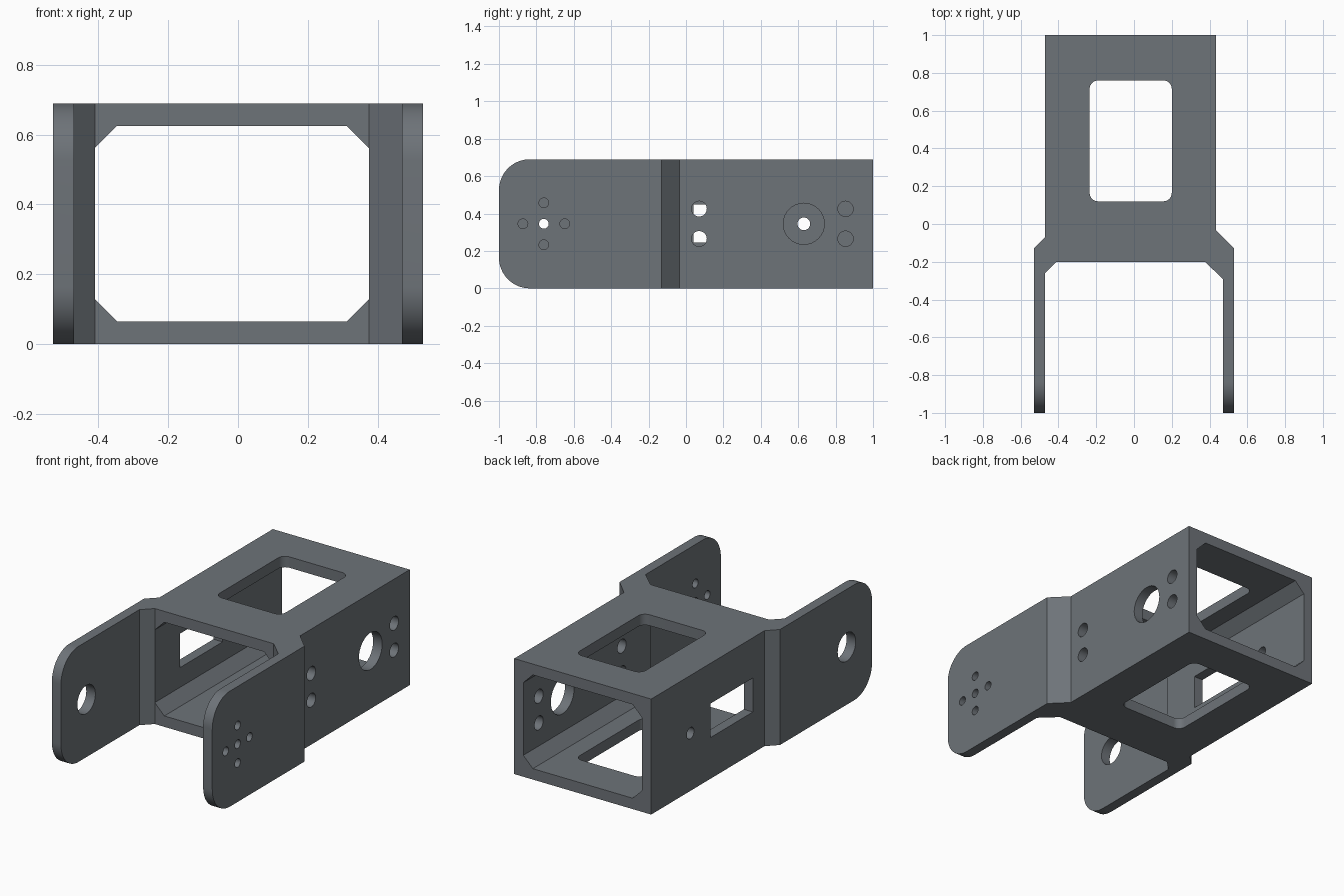
import bpy, bmesh, math
from mathutils import Vector

cube = bpy.data.objects.get("Cube")
if cube:
    bpy.data.objects.remove(cube, do_unlink=True)

H = 0.69
MID = H / 2

grey = bpy.data.materials.new("slate_grey")
grey.use_nodes = True
colour = (0.155, 0.172, 0.19, 1)
grey.diffuse_color = colour
grey.node_tree.nodes["Principled BSDF"].inputs["Base Color"].default_value = colour


def prism(name, outline, axis, lo, hi):
    """Extrude a 2D outline along an axis; outline uses the other two axes in order."""
    def place(p, d):
        c = list(p)
        c.insert("xyz".index(axis), d)
        return c
    bm = bmesh.new()
    face = bm.faces.new([bm.verts.new(place(p, lo)) for p in outline])
    ext = bmesh.ops.extrude_face_region(bm, geom=[face])
    verts = [v for v in ext["geom"] if isinstance(v, bmesh.types.BMVert)]
    bmesh.ops.translate(bm, verts=verts, vec=Vector(place((0, 0), hi - lo)))
    bmesh.ops.recalc_face_normals(bm, faces=bm.faces)
    mesh = bpy.data.meshes.new(name)
    bm.to_mesh(mesh)
    bm.free()
    mesh.materials.append(grey)
    obj = bpy.data.objects.new(name, mesh)
    bpy.context.scene.collection.objects.link(obj)
    return obj


def box_outline(a0, a1, b0, b1, r=0.0, steps=8):
    """Rectangle with rounded corners (steps=1 gives chamfers)."""
    if r == 0:
        return [(a0, b0), (a1, b0), (a1, b1), (a0, b1)]
    centres = [(a1 - r, b1 - r), (a0 + r, b1 - r), (a0 + r, b0 + r), (a1 - r, b0 + r)]
    return [(ca + r * math.cos(math.pi / 2 * (q + i / steps)),
             cb + r * math.sin(math.pi / 2 * (q + i / steps)))
            for q, (ca, cb) in enumerate(centres) for i in range(steps + 1)]


def circle(y, z, r, n=32):
    return [(y + r * math.cos(math.tau * i / n), z + r * math.sin(math.tau * i / n))
            for i in range(n)]


def combine(obj, cutter, operation="DIFFERENCE"):
    """Apply a boolean and discard the cutter."""
    cutter.hide_render = True
    mod = obj.modifiers.new("cut", "BOOLEAN")
    mod.operation = operation
    mod.solver = "EXACT"
    mod.object = cutter
    deps = bpy.context.evaluated_depsgraph_get()
    mesh = bpy.data.meshes.new_from_object(obj.evaluated_get(deps))
    obj.modifiers.clear()
    obj.data = mesh
    bpy.data.objects.remove(cutter, do_unlink=True)


# Plan outline: box body with two offset fork arms
plan = [(-0.47, 1), (-0.47, -0.07), (-0.53, -0.13), (-0.53, -1), (-0.47, -1),
        (-0.47, -0.26), (-0.41, -0.2), (0.375, -0.2), (0.47, -0.29), (0.47, -1),
        (0.53, -1), (0.53, -0.13), (0.435, -0.035), (0.435, 1)]
bracket = prism("fork_bracket", plan, "z", 0, H)

# Rounded arm ends
side = box_outline(-1, 1.5, 0, H, 0.165, 16)
side = [(-1 if abs(y + 1) < 1e-5 else y, z) for y, z in side if y < 0]
side = [(1.5, 0), (1.5, H)] + side
combine(bracket, prism("arm_rounding", side, "x", -1, 1), "INTERSECT")

# Chamfered tunnel through the body
combine(bracket, prism("tunnel", box_outline(-0.41, 0.375, 0.065, 0.625, 0.063, 1),
                       "y", -0.3, 1.2))

# Rounded window through top and bottom
combine(bracket, prism("top_window", box_outline(-0.235, 0.2, 0.12, 0.76, 0.045),
                       "z", -0.2, H + 0.2))

# Left side holes: arm screw pattern, body screws and main bore
left_holes = [(-0.76, MID, 0.026)]
left_holes += [(-0.76 + 0.112 * dy, MID + 0.112 * dz, 0.026)
               for dy, dz in ((1, 0), (-1, 0), (0, 1), (0, -1))]
left_holes += [(y, MID + s * 0.08, 0.041) for y in (0.07, 0.853) for s in (-1, 1)]
left_holes.append((0.63, MID, 0.11))
for y, z, r in left_holes:
    combine(bracket, prism("left_hole", circle(y, z, r), "x", 0.2, 0.8))

# Right side holes: arm bore, small pivot and square window
for y, z, r in [(-0.76, MID, 0.085), (0.63, MID, 0.034)]:
    combine(bracket, prism("right_hole", circle(y, z, r), "x", -0.8, -0.3))
combine(bracket, prism("side_window", box_outline(0.04, 0.44, 0.246, 0.449),
                       "x", -0.8, -0.3))

bpy.ops.object.select_all(action="DESELECT")
bracket.select_set(True)
bpy.context.view_layer.objects.active = bracket
bpy.ops.object.shade_smooth_by_angle(angle=math.radians(30))
